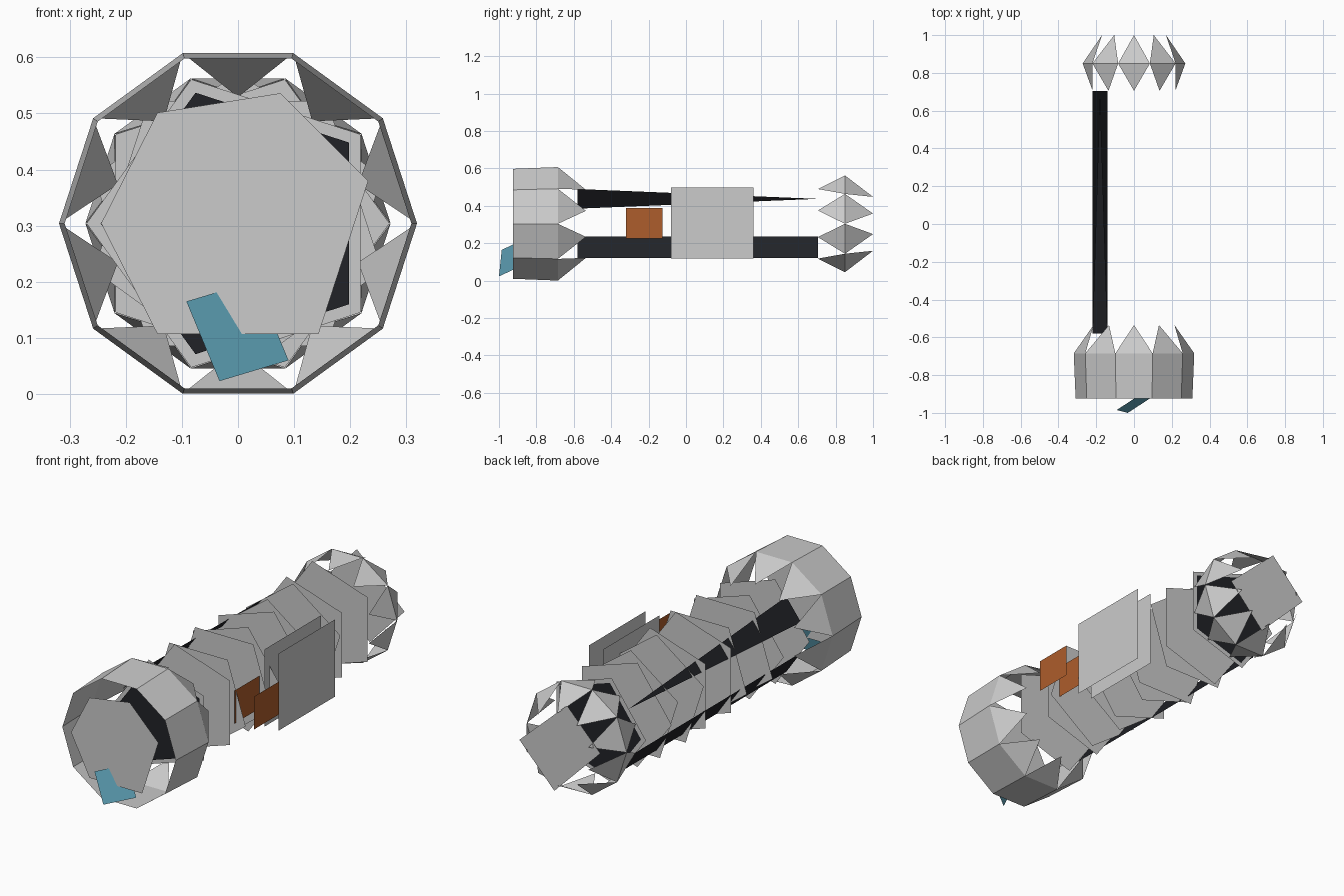
import bpy
from math import sin, cos, radians

if "Cube" in bpy.data.objects:
    bpy.data.objects.remove(bpy.data.objects["Cube"])

CZ = 0.304  # height of the long axis


def material(name, rgb):
    m = bpy.data.materials.new(name)
    m.diffuse_color = (*rgb, 1)
    m.use_nodes = True
    m.node_tree.nodes["Principled BSDF"].inputs["Base Color"].default_value = m.diffuse_color
    return m


DARK = material("dark", (0.015, 0.016, 0.02))
ORANGE = material("orange", (0.42, 0.11, 0.025))
TEAL = material("teal", (0.12, 0.38, 0.5))


def sheet(name, verts, faces=None, mat=None):
    me = bpy.data.meshes.new(name)
    me.from_pydata(verts, [], faces or [tuple(range(len(verts)))])
    ob = bpy.data.objects.new(name, me)
    bpy.context.collection.objects.link(ob)
    if mat:
        me.materials.append(mat)
    return ob


def polar(r, deg, y):
    a = radians(deg)
    return (r * cos(a), y, CZ + r * sin(a))


def plate(name, r, angles, y, mat=None):
    return sheet(name, [polar(r, a, y) for a in angles], mat=mat)


def side_panel(name, x, y0, y1, z0, z1, mat=None):
    return sheet(name, [(x, y0, z0), (x, y1, z0), (x, y1, z1), (x, y0, z1)], mat=mat)


def decagon(r, y):
    return [polar(r, 36 * i, y) for i in range(10)]


def tips(r, y):
    return [polar(r, 36 * i + 18, y) for i in range(10)]


# Front collar: ten-sided band with inward-leaning teeth
faces = []
for i in range(10):
    j = (i + 1) % 10
    faces += [(i, j, 10 + j, 10 + i), (10 + i, 10 + j, 20 + i)]
sheet("front_collar", decagon(0.309, -0.925) + decagon(0.319, -0.685) + tips(0.225, -0.535), faces)

# Rear crown: ten rhombic teeth folded at the middle
faces = []
for i in range(10):
    j = (i + 1) % 10
    faces += [(i, j, 10 + i), (j, i, 20 + i)]
sheet("rear_crown", decagon(0.272, 0.85) + tips(0.23, 0.705) + tips(0.178, 1.0), faces)

# End plates
plate("front_plate", 0.244, (18, 72, 126, 180, 234, 306), -0.95)
plate("rear_plate", 0.222, (-5, 100, 172, 278), 0.98)

# Body segments: five pairs of pentagonal end caps, each pair turned further
PENT = (36, 108, 180, 252, 324)
for i in range(5):
    turned = [a + 18 * i for a in PENT]
    start = -0.575 + 0.268 * i
    plate(f"segment_{i + 1}_front_cap", 0.27, turned, start)
    plate(f"segment_{i + 1}_rear_cap", 0.27, turned, start + 0.2)

# Dark five-sided core ends
plate("core_front", 0.245, PENT, -0.582, DARK)
plate("core_rear", 0.245, PENT, 0.7, DARK)

# Dark rails along the left side: upper one tapers to a point
sheet("upper_rail", [(-0.22, -0.58, 0.385), (-0.14, -0.58, 0.49), (-0.18, 0.705, 0.4375)], mat=DARK)
sheet("lower_rail", [(-0.22, -0.58, 0.235), (-0.14, -0.58, 0.12),
                     (-0.14, 0.705, 0.12), (-0.22, 0.705, 0.235)], mat=DARK)

# Side panels on the right
for n, x in (("inner", 0.2), ("outer", 0.276)):
    side_panel(f"{n}_side_panel", x, -0.08, 0.36, 0.118, 0.498)
for n, x in (("inner", 0.205), ("outer", 0.312)):
    side_panel(f"{n}_orange_panel", x, -0.32, -0.125, 0.226, 0.388, ORANGE)

# Tilted glass sheet at the front
sheet("glass_sheet", [(-0.092, -0.985, 0.165), (-0.033, -1.0, 0.023),
                      (0.09, -0.92, 0.06), (0.031, -0.905, 0.202)], mat=TEAL)
